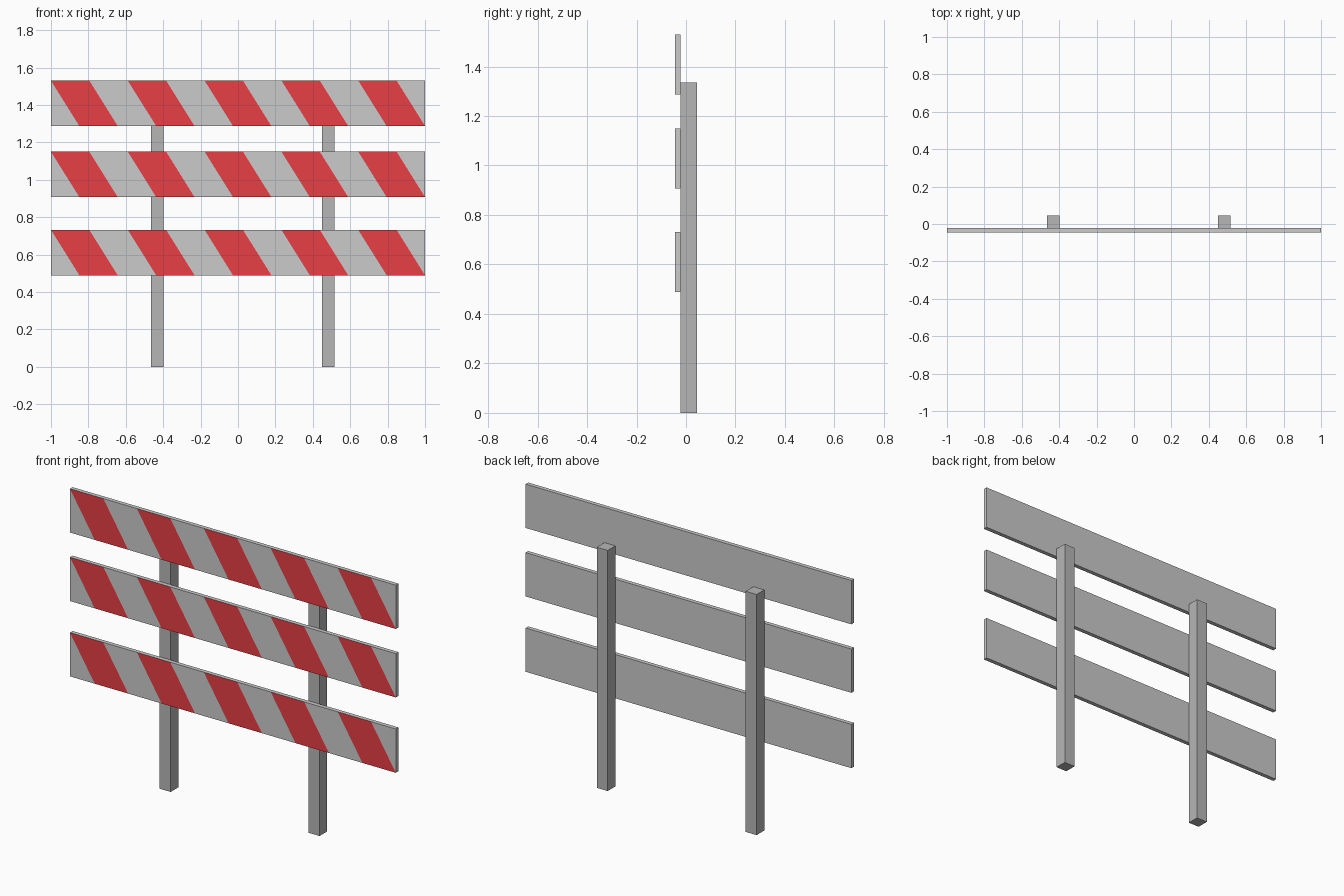
import bpy, bmesh
from mathutils import Vector

if "Cube" in bpy.data.objects:
    bpy.data.objects.remove(bpy.data.objects["Cube"])

Y_FRONT, Y_BOARD, Y_BACK = -0.045, -0.022, 0.045
BOARD_H = 0.243
STRIPES, STRIPE_W, SHIFT = 5, 0.205, 0.152
PERIOD = (2 - SHIFT - STRIPE_W) / (STRIPES - 1)


def material(name, rgb):
    m = bpy.data.materials.new(name)
    m.diffuse_color = (*rgb, 1)
    m.use_nodes = True
    m.node_tree.nodes["Principled BSDF"].inputs["Base Color"].default_value = m.diffuse_color
    return m


light = material("light_grey", (0.7, 0.7, 0.7))
dark = material("dark_grey", (0.47, 0.47, 0.47))
red = material("red", (0.8, 0.05, 0.06))


def box(lo, hi):
    bm = bmesh.new()
    bmesh.ops.create_cube(bm, size=1)
    lo, hi = Vector(lo), Vector(hi)
    bmesh.ops.scale(bm, vec=hi - lo, verts=bm.verts)
    bmesh.ops.translate(bm, vec=(lo + hi) / 2, verts=bm.verts)
    return bm


def finish(bm, name, mats):
    mesh = bpy.data.meshes.new(name)
    bm.to_mesh(mesh)
    bm.free()
    for m in mats:
        mesh.materials.append(m)
    bpy.context.collection.objects.link(bpy.data.objects.new(name, mesh))


def front_faces(bm):
    bm.normal_update()
    return [f for f in bm.faces if f.normal.y < -0.9]


# Striped boards: slanted cuts across the front face, alternate pieces red
for name, bottom in (("bottom_board", 0.489), ("middle_board", 0.907), ("top_board", 1.287)):
    top = bottom + BOARD_H
    bm = box((-1, Y_FRONT, bottom), (1, Y_BOARD, top))
    for i in range(STRIPES):
        for x in (-1 + i * PERIOD, -1 + i * PERIOD + STRIPE_W):
            faces = front_faces(bm)
            edges = {e for f in faces for e in f.edges}
            verts = {v for f in faces for v in f.verts}
            bmesh.ops.bisect_plane(bm, geom=[*verts, *edges, *faces], dist=1e-4,
                                   plane_co=(x, Y_FRONT, top),
                                   plane_no=(BOARD_H, 0, SHIFT))
    for f in front_faces(bm):
        c = f.calc_center_median()
        u = c.x - SHIFT * (top - c.z) / BOARD_H + 1
        f.material_index = int(u % PERIOD < STRIPE_W)
    finish(bm, name, (light, red))

# Posts behind the boards
for name, x in (("left_post", -0.465), ("right_post", 0.449)):
    finish(box((x, Y_BOARD, 0), (x + 0.067, Y_BACK, 1.335)), name, (dark,))
